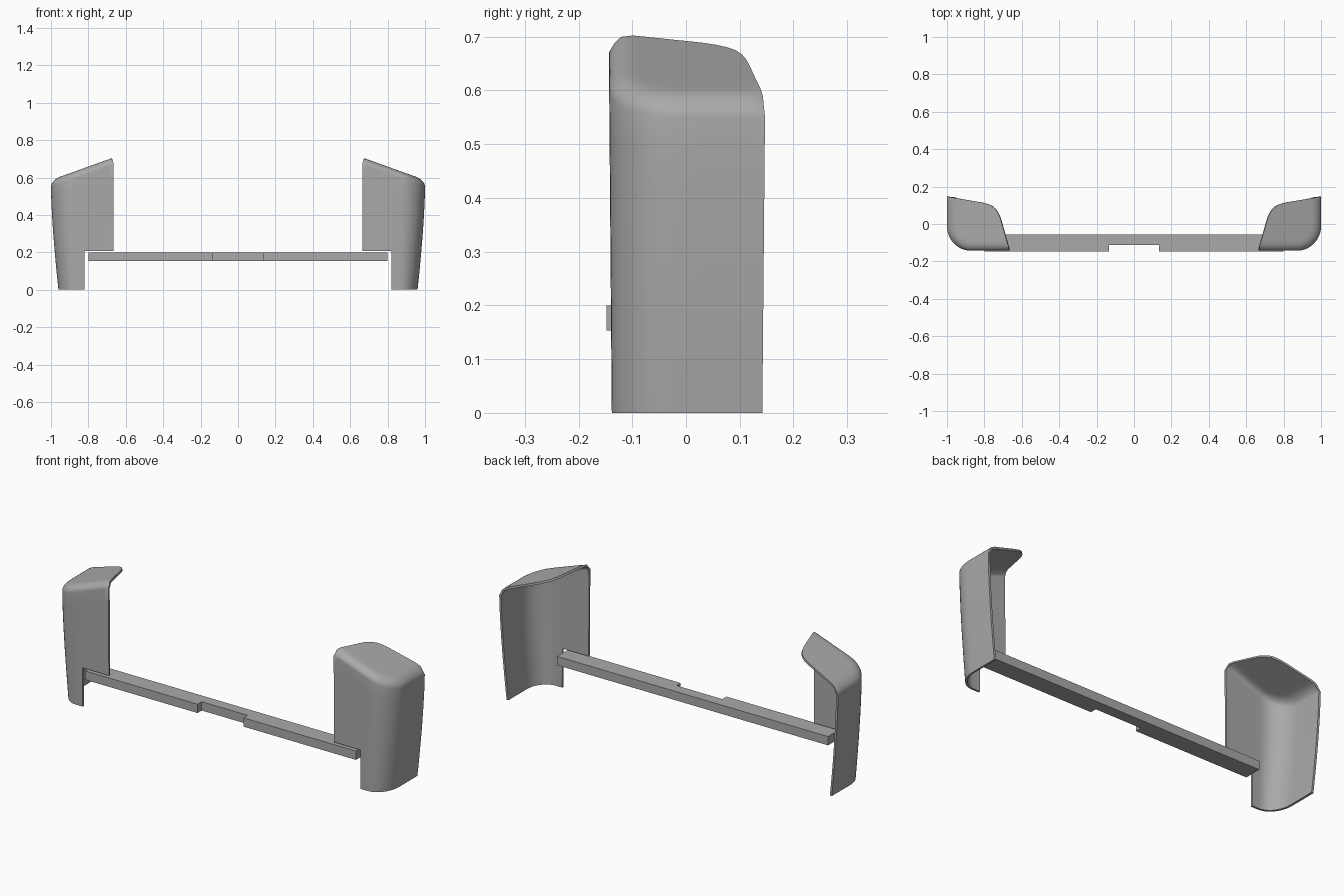
import bpy, bmesh, math
from mathutils import Vector

if "Cube" in bpy.data.objects:
    bpy.data.objects.remove(bpy.data.objects["Cube"])

grey = bpy.data.materials.new("plain grey")
grey.use_nodes = True
grey.diffuse_color = (0.4, 0.4, 0.4, 1)
grey.node_tree.nodes["Principled BSDF"].inputs["Base Color"].default_value = (0.4, 0.4, 0.4, 1)

INNER, OUTER, FRONT, BACK = 0.665, 1.0, -0.143, 0.147
RADIUS, NOTCH_X, NOTCH_Z = 0.13, 0.82, 0.208


def finish(bm, name):
    mesh = bpy.data.meshes.new(name)
    bm.to_mesh(mesh)
    bm.free()
    obj = bpy.data.objects.new(name, mesh)
    mesh.materials.append(grey)
    bpy.context.collection.objects.link(obj)
    return obj


def roof_height(x, y):
    """Roof slopes down outwards and rolls over into the walls."""
    a, b = OUTER - x, y - FRONT
    if a < RADIUS and b < RADIUS:
        d = RADIUS - math.hypot(RADIUS - a, RADIUS - b)
    else:
        d = min(a, b)
    roll = 1 - min(max(d / 0.045, 0), 1)
    return 0.707 - 0.36 * (x - INNER) - 0.036 * (1 - math.sqrt(1 - roll * roll))


def along(points, count):
    """Evenly spaced points along a polyline."""
    pts = [Vector(p) for p in points]
    steps = [(b - a).length for a, b in zip(pts, pts[1:])]
    out = []
    for i in range(count):
        s, k = sum(steps) * i / (count - 1), 0
        while k < len(steps) - 1 and s > steps[k]:
            s -= steps[k]
            k += 1
        out.append(pts[k].lerp(pts[k + 1], min(s / steps[k], 1)))
    return out


# Wall line in plan: front, round corner, outer side
wall = [(x, FRONT) for x in (INNER, 0.69, 0.72, 0.77, NOTCH_X)]
for i in range(13):
    t = math.pi / 2 * i / 12
    wall.append((OUTER - RADIUS + RADIUS * math.sin(t), FRONT + RADIUS - RADIUS * math.cos(t)))
wall += [(OUTER, y) for y in (0.03, 0.07, 0.11, 0.13, BACK)]

# Free edge of the roof in plan
edge = along([(INNER, FRONT), (0.695, -0.04), (0.715, 0.03), (0.73, 0.065), (0.75, 0.09),
              (0.78, 0.107), (0.82, 0.116), (0.91, 0.131), (OUTER, BACK)], len(wall))


def shell(side, name):
    bm = bmesh.new()
    columns = []
    for (x, y), q in zip(wall, edge):
        top = roof_height(x, y)
        heights = [0, 0.1, NOTCH_Z] + [NOTCH_Z + (top - NOTCH_Z) * k / 6 for k in range(1, 7)]
        col = []
        for z in heights:
            lean = 0.04 * max(1 - z / 0.55, 0) ** 1.5
            px = x - lean * max((x - NOTCH_X) / (OUTER - NOTCH_X), 0)
            py = y - 0.005 * (1 - z / top) * (y / BACK)
            col.append(bm.verts.new((side * px, py, z)))
        for j in range(1, 17):
            p = Vector((x, y)).lerp(q, (j / 16) ** 1.8)
            col.append(bm.verts.new((side * p.x, p.y, roof_height(p.x, p.y))))
        columns.append(col)
    for i, (a, b) in enumerate(zip(columns, columns[1:])):
        for j in range(len(a) - 1):
            if i < 4 and j < 2:
                continue  # notch for the crossbar
            face = (a[j], b[j], b[j + 1], a[j + 1])
            bm.faces.new(face if side > 0 else face[::-1])
    bmesh.ops.remove_doubles(bm, verts=bm.verts[:], dist=0.0005)
    bmesh.ops.delete(bm, geom=[v for v in bm.verts if not v.link_faces], context='VERTS')
    obj = finish(bm, name)
    solid = obj.modifiers.new("thickness", 'SOLIDIFY')
    solid.thickness = 0.011
    solid.offset = -1
    bpy.ops.object.select_all(action='DESELECT')
    obj.select_set(True)
    bpy.context.view_layer.objects.active = obj
    bpy.ops.object.modifier_apply(modifier=solid.name)
    bpy.ops.object.shade_smooth_by_angle(angle=math.radians(40))


shell(1, "left_corner_shell")
shell(-1, "right_corner_shell")

# Crossbar with a shallow recess in the middle of its front
bm = bmesh.new()
outline = [(-0.8, -0.148), (-0.135, -0.148), (-0.135, -0.113), (0.135, -0.113),
           (0.135, -0.148), (0.8, -0.148), (0.8, -0.055), (-0.8, -0.055)]
base = bm.faces.new([bm.verts.new((x, y, 0.153)) for x, y in outline])
up = bmesh.ops.extrude_face_region(bm, geom=[base])
bmesh.ops.translate(bm, verts=[v for v in up["geom"] if isinstance(v, bmesh.types.BMVert)],
                    vec=(0, 0, 0.047))
bmesh.ops.recalc_face_normals(bm, faces=bm.faces[:])
finish(bm, "crossbar")
